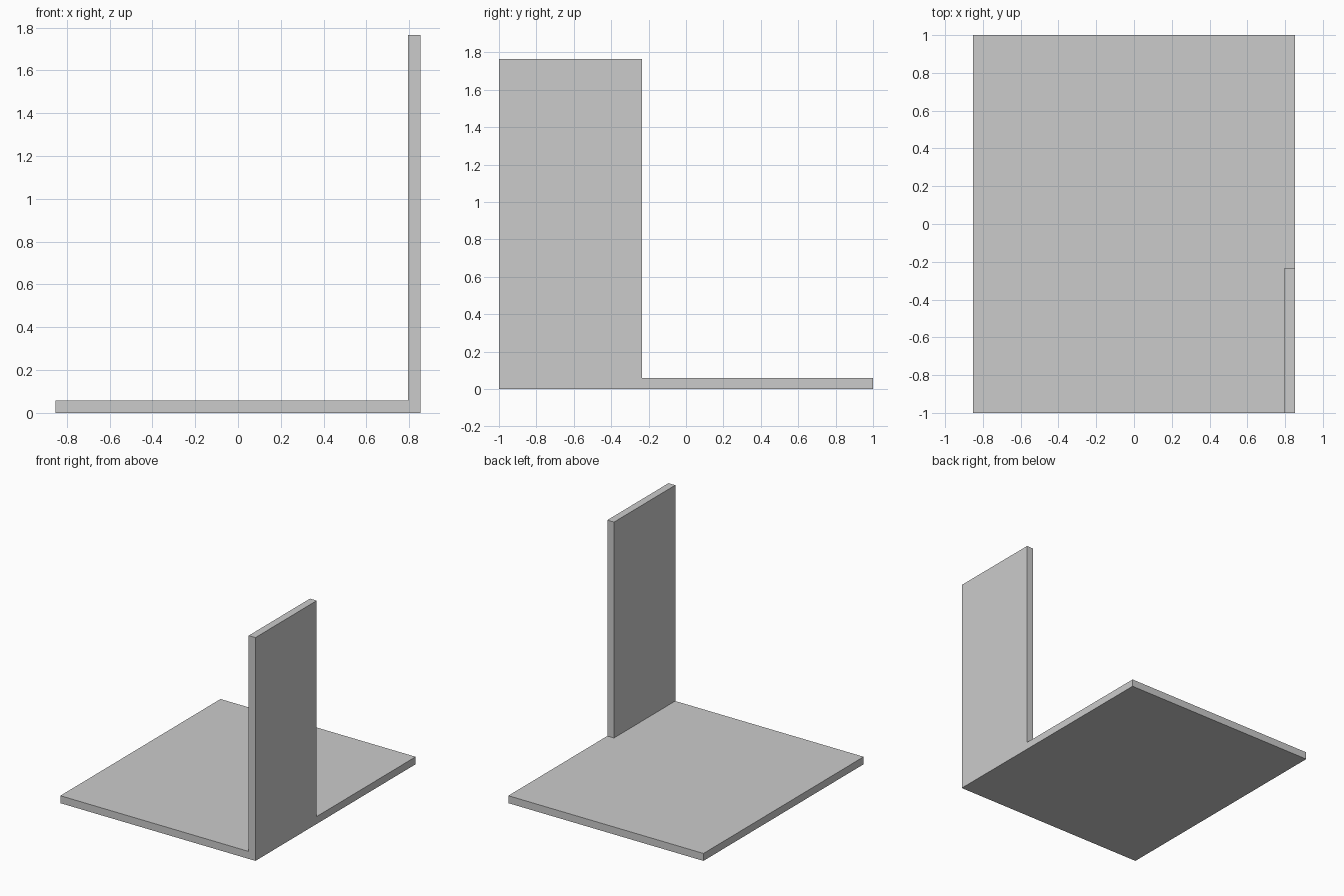
import bpy, bmesh
from mathutils import Matrix, Vector

if "Cube" in bpy.data.objects:
    bpy.data.objects.remove(bpy.data.objects["Cube"])

U = 1 / 17                       # sheet thickness, every size is a multiple of it
WIDTH, DEPTH = 29 * U, 34 * U    # floor
WALL_LENGTH, WALL_HEIGHT = 13 * U, 30 * U

bm = bmesh.new()

# floor slab
bmesh.ops.create_cube(bm, size=1, matrix=Matrix.Translation((0, 0, U / 2))
                      @ Matrix.Diagonal((WIDTH, DEPTH, U, 1)))

# mark out the wall footprint in the front right corner
wall_x = WIDTH / 2 - U
wall_y = -DEPTH / 2 + WALL_LENGTH
for co, no in (((wall_x, 0, 0), (1, 0, 0)), ((0, wall_y, 0), (0, 1, 0))):
    bmesh.ops.bisect_plane(bm, geom=bm.verts[:] + bm.edges[:] + bm.faces[:],
                           plane_co=co, plane_no=no)

# raise the wall from the footprint
bm.normal_update()
for f in bm.faces:
    c = f.calc_center_median()
    if f.normal.z > 0.9 and c.x > wall_x and c.y < wall_y:
        footprint = f
        break
top = bmesh.ops.extrude_discrete_faces(bm, faces=[footprint])["faces"][0]
bmesh.ops.translate(bm, verts=top.verts[:], vec=Vector((0, 0, WALL_HEIGHT - U)))

# merge flush faces into clean flat panels
bmesh.ops.dissolve_limit(bm, angle_limit=0.01, verts=bm.verts[:], edges=bm.edges[:])
bmesh.ops.recalc_face_normals(bm, faces=bm.faces[:])

mesh = bpy.data.meshes.new("floor_with_corner_wall")
bm.to_mesh(mesh)
bm.free()
bpy.context.collection.objects.link(bpy.data.objects.new("floor_with_corner_wall", mesh))
